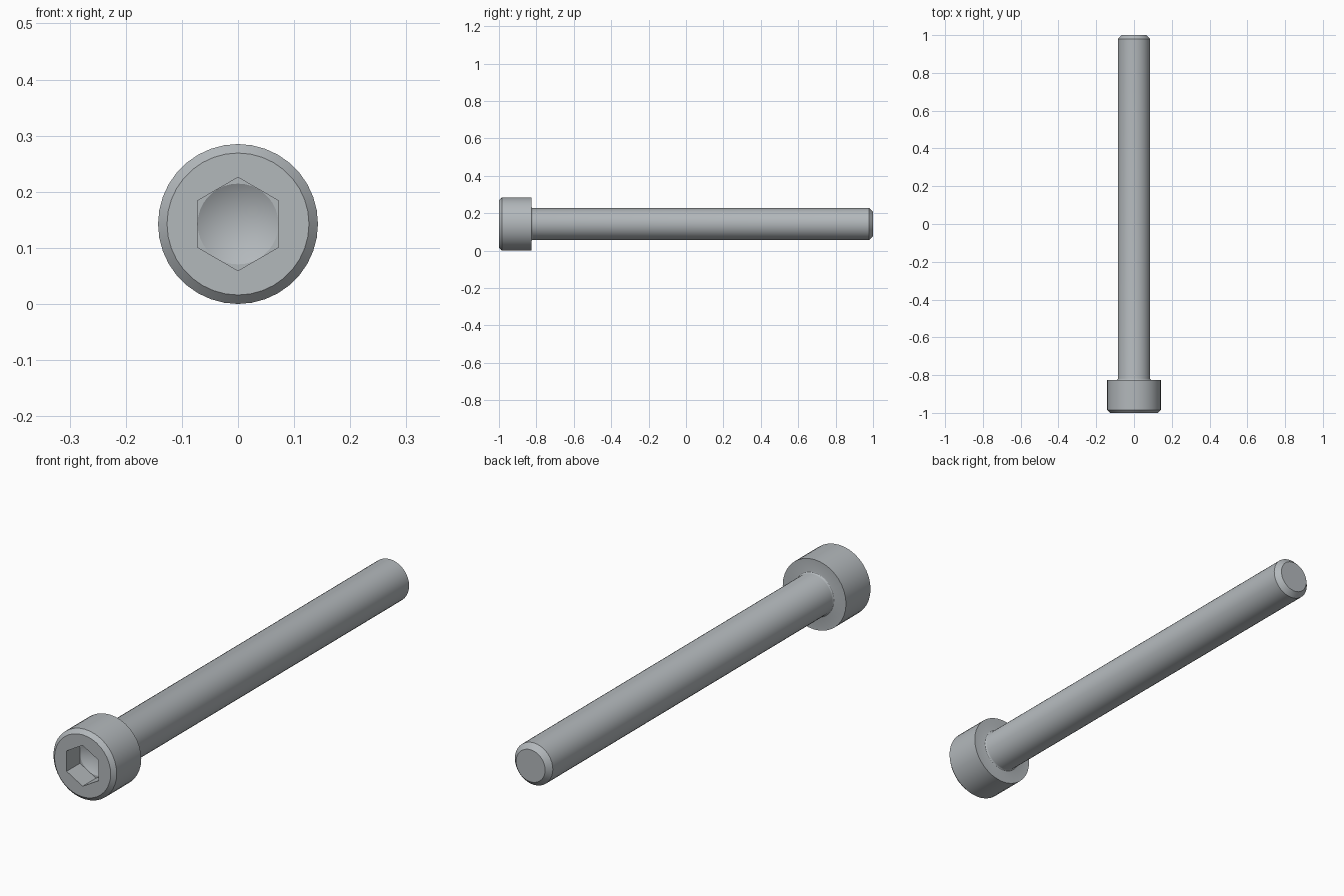
import bpy, bmesh, math

if "Cube" in bpy.data.objects:
    bpy.data.objects.remove(bpy.data.objects["Cube"])

SEG = 36          # sides of every round section
CZ = 0.1425       # height of the bolt axis
FLAT = 0.072      # half the width across the socket flats


def ring(bm, r, y, hexagon=False):
    """One cross-section around the y axis, round or hexagonal."""
    verts = []
    for i in range(SEG):
        a = 2 * math.pi * i / SEG
        rr = r
        if hexagon:  # corners point straight up and down
            off = (a + math.pi / 6) % (math.pi / 3) - math.pi / 6
            rr = r / math.cos(off)
        verts.append(bm.verts.new((rr * math.cos(a), y, CZ + rr * math.sin(a))))
    return verts


bm = bmesh.new()

# Hex socket: drilled cone bottom, flat walls, opening
sections = [(FLAT, -0.914, False), (FLAT, -0.914, True), (FLAT, -1.0, True)]
# Head with chamfered front edge
sections += [(0.1265, -1.0, False), (0.1425, -0.984, False), (0.1425, -0.826, False)]
# Small fillet under the head
for k in range(4):
    t = math.pi / 2 * k / 3
    sections.append((0.0935 - 0.008 * math.sin(t), -0.818 - 0.008 * math.cos(t), False))
# Shank and chamfered tip
sections += [(0.0855, 0.979, False), (0.0655, 1.0, False)]

rings = [ring(bm, *s) for s in sections]
for a, b in zip(rings, rings[1:]):
    for i in range(SEG):
        j = (i + 1) % SEG
        bm.faces.new((a[i], a[j], b[j], b[i]))

# Close the cone point and the tip
apex = bm.verts.new((0, -0.872, CZ))
for i in range(SEG):
    bm.faces.new((apex, rings[0][(i + 1) % SEG], rings[0][i]))
bm.faces.new(rings[-1])

bmesh.ops.remove_doubles(bm, verts=bm.verts, dist=1e-5)
bmesh.ops.recalc_face_normals(bm, faces=bm.faces)
mesh = bpy.data.meshes.new("socket_head_bolt")
bm.to_mesh(mesh)
bm.free()

steel = bpy.data.materials.new("steel grey")
steel.diffuse_color = (0.45, 0.48, 0.50, 1)
steel.use_nodes = True
steel.node_tree.nodes["Principled BSDF"].inputs["Base Color"].default_value = steel.diffuse_color
mesh.materials.append(steel)

bolt = bpy.data.objects.new("socket_head_bolt", mesh)
bpy.context.collection.objects.link(bolt)
bpy.context.view_layer.objects.active = bolt
bolt.select_set(True)
bpy.ops.object.shade_smooth_by_angle(angle=math.radians(30))
